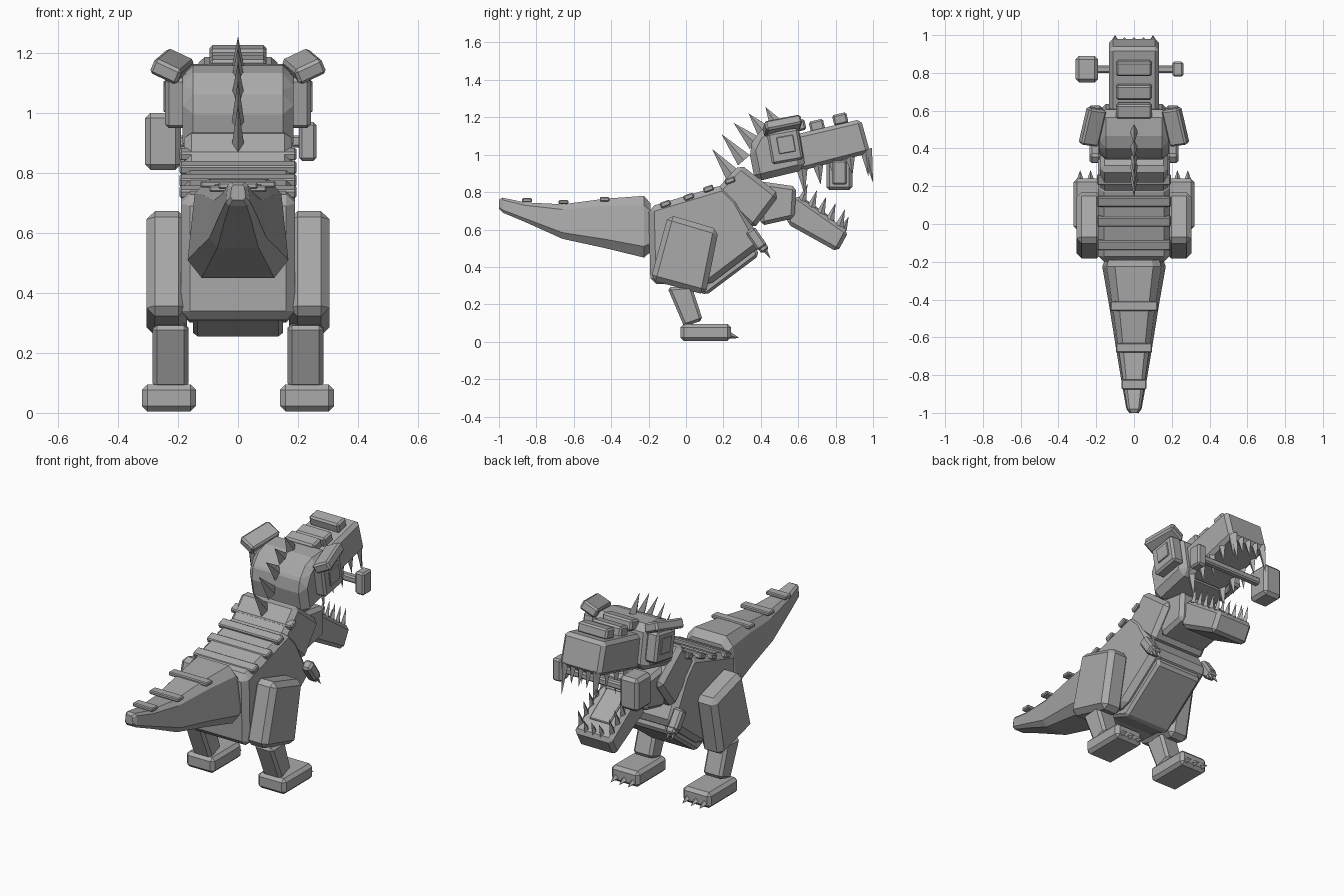
import bpy, bmesh, math
from mathutils import Vector, Matrix

if "Cube" in bpy.data.objects:
    bpy.data.objects.remove(bpy.data.objects["Cube"])

stone = bpy.data.materials.new("stone grey")
stone.diffuse_color = (0.4, 0.4, 0.4, 1)
stone.use_nodes = True
stone.node_tree.nodes["Principled BSDF"].inputs["Base Color"].default_value = stone.diffuse_color


def finish(name, bm, bevel=0.0):
    bmesh.ops.recalc_face_normals(bm, faces=bm.faces)
    if bevel:
        bmesh.ops.bevel(bm, geom=list(bm.edges), offset=bevel, segments=1,
                        affect='EDGES', clamp_overlap=True)
    me = bpy.data.meshes.new(name)
    bm.to_mesh(me)
    bm.free()
    me.materials.append(stone)
    ob = bpy.data.objects.new(name, me)
    bpy.context.collection.objects.link(ob)
    return ob


def prism(name, pts, x0, x1, bevel=0.02):
    """Side outline (y, z) carried across x."""
    bm = bmesh.new()
    rows = [[bm.verts.new((x, y, z)) for y, z in pts] for x in (x0, x1)]
    n = len(pts)
    bm.faces.new(rows[0])
    bm.faces.new(rows[1])
    for i in range(n):
        j = (i + 1) % n
        bm.faces.new((rows[0][i], rows[0][j], rows[1][j], rows[1][i]))
    return finish(name, bm, bevel)


def box(name, c, size, tilt=0, roll=0, yaw=0, bevel=0.01):
    """Bevelled block; tilt about x, roll about y, yaw about z in degrees."""
    bm = bmesh.new()
    bmesh.ops.create_cube(bm, size=1)
    bmesh.ops.scale(bm, vec=size, verts=bm.verts)
    ob = finish(name, bm, bevel)
    r = [Matrix.Rotation(math.radians(a), 4, ax) for a, ax in ((yaw, 'Z'), (roll, 'Y'), (tilt, 'X'))]
    ob.data.transform(Matrix.Translation(c) @ r[0] @ r[1] @ r[2])
    return ob


def spike(name, base, tip, r, flat=1.0):
    """Four-sided spike from base to tip."""
    base, tip = Vector(base), Vector(tip)
    d = (tip - base).normalized()
    u = Vector((1, 0, 0))
    v = d.cross(u).normalized()
    bm = bmesh.new()
    ring = [bm.verts.new(base + o) for o in (u * r * flat, v * r, -u * r * flat, -v * r)]
    t = bm.verts.new(tip)
    bm.faces.new(ring)
    for i in range(4):
        bm.faces.new((ring[i], ring[(i + 1) % 4], t))
    return finish(name, bm)


def tail_segment(name, a, b):
    """Loft between two chamfered sections (y, top, bottom, half width)."""
    bm = bmesh.new()
    rows = []
    for y, zt, zb, w in (a, b):
        h = zt - zb
        half = [(w * .6, zt), (w * .86, zt - h * .15), (w, zb + h * .18), (w * .72, zb)]
        pts = half + [(-x, z) for x, z in reversed(half)]
        rows.append([bm.verts.new((x, y + (z - zb) / h * 0.0, z)) for x, z in pts])
    bm.faces.new(rows[0])
    bm.faces.new(rows[1])
    for i in range(8):
        j = (i + 1) % 8
        bm.faces.new((rows[0][i], rows[0][j], rows[1][j], rows[1][i]))
    return finish(name, bm)


# Tail
sections = [(-.19, .74, .48, .155), (-.225, .78, .45, .168), (-.43, .765, .50, .132),
            (-.66, .735, .55, .095), (-.86, .745, .64, .062), (-.98, .77, .69, .04), (-1, .76, .71, .025)]
for i in range(6):
    tail_segment(f"tail_segment_{i}", sections[i], sections[i + 1])
for i, (y, z, w) in enumerate([(-.435, .762, .125), (-.655, .747, .095), (-.85, .757, .065)]):
    box(f"tail_ridge_{i}", (0, y, z), (2 * w, .052, .022), bevel=.005)

# Torso, belly and neck
prism("torso", [(-.20, .72), (.20, .84), (.28, .76), (.41, .52), (.12, .30), (-.19, .31)], -.19, .19, .03)
prism("belly", [(-.05, .31), (.36, .55), (.39, .46), (.11, .25)], -.15, .15, .015)
prism("neck", [(.15, .80), (.29, .95), (.50, .785), (.36, .60)], -.18, .18, .025)
prism("throat", [(.38, .86), (.59, .83), (.58, .66), (.40, .62)], -.15, .15, .02)
for i, (y, z) in enumerate([(-.11, .737), (.015, .775), (.12, .818), (.235, .862)]):
    box(f"back_ridge_{i}", (0, y, z), (.39, .055, .03), tilt=20, bevel=.006)

# Head
prism("skull", [(.335, 1.03), (.375, 1.11), (.43, 1.155), (.60, 1.165), (.64, .92), (.37, .855)], -.185, .185, .04)
prism("snout", [(.55, 1.10), (.935, 1.19), (.985, 1.01), (.60, .91)], -.132, .132, .02)
for i, (y, z) in enumerate([(.60, 1.155), (.70, 1.155), (.825, 1.19)]):
    box(f"snout_ridge_{i}", (0, y, z), (.19, .078, .06), tilt=13, bevel=.01)
prism("lower_jaw", [(.54, .74), (.59, .785), (.87, .59), (.81, .48), (.54, .63)], -.12, .12, .02)
box("tongue", (0, .71, .70), (.13, .20, .02), tilt=-35, bevel=.005)

# Eyes and brows
for s, side in ((1, "right"), (-1, "left")):
    box(f"{side}_eye_socket", (s * .205, .53, 1.045), (.075, .17, .17), tilt=10, bevel=.012)
    box(f"{side}_eye", (s * .243, .535, 1.055), (.012, .09, .09), tilt=10, bevel=.003)
    box(f"{side}_brow", (s * .22, .515, 1.155), (.10, .20, .055), tilt=12, roll=-s * 25, yaw=s * 8, bevel=.01)

# Crest spikes
crest = [((.49, 1.15), (.425, 1.255)), ((.42, 1.12), (.335, 1.22)), ((.37, 1.06), (.255, 1.17)),
         ((.31, .97), (.19, 1.11)), ((.25, .89), (.14, 1.03))]
for i, (b, t) in enumerate(crest):
    spike(f"crest_spike_{i}", (0, *b), (0, *t), .042, .5)

# Teeth
for s, side in ((1, "right"), (-1, "left")):
    for i in range(5):
        y = .62 + .085 * i
        z = .925 + .025 * i
        spike(f"{side}_upper_tooth_{i}", (s * .108, y, z), (s * .108, y + .015, z - (.11 if i % 2 else .14)), .03, .6)
    spike(f"{side}_fang", (s * .10, .965, 1.03), (s * .10, 1.0, .85), .03, .7)
    for i in range(5):
        y = .62 + .05 * i
        z = .755 - .034 * i
        spike(f"{side}_lower_tooth_{i}", (s * .10, y, z), (s * .10, y + .03, z + .09), .023, .6)
for i in (-1, 0, 1):
    spike(f"front_upper_tooth_{i + 1}", (i * .05, .965, 1.02), (i * .05, .985, .92), .025, .8)
    spike(f"front_lower_tooth_{i + 1}", (i * .05, .84, .60), (i * .05, .87, .67), .02, .8)

# Mallet held in the mouth
box("mallet_handle", (0, .82, .905), (.44, .04, .04), bevel=.008)
box("mallet_head", (-.25, .82, .905), (.12, .14, .19), bevel=.018)
box("mallet_grip", (.232, .82, .905), (.058, .08, .13), bevel=.01)

# Legs, feet and arms
for s, side in ((1, "right"), (-1, "left")):
    prism(f"{side}_thigh", [(-.095, .68), (.175, .60), (.105, .25), (-.19, .33)], s * .17, s * .305, .028)
    prism(f"{side}_shin", [(-.10, .29), (.03, .30), (.09, .115), (-.01, .08)], s * .165, s * .285, .015)
    box(f"{side}_foot", (s * .23, .105, .05), (.18, .27, .09), bevel=.018)
    for i in (-1, 0, 1):
        spike(f"{side}_toe_claw_{i + 1}", (s * .23 + i * .055, .23, .035), (s * .23 + i * .055, .285, .02), .02)
    box(f"{side}_arm", (s * .205, .375, .55), (.06, .06, .12), tilt=35, bevel=.012)
    box(f"{side}_hand", (s * .20, .41, .505), (.055, .05, .05), tilt=35, bevel=.01)
    for i in (-1, 1):
        spike(f"{side}_finger_claw_{i + 1}", (s * .20 + i * .014, .415, .50), (s * .20 + i * .016, .452, .445), .016, .8)
